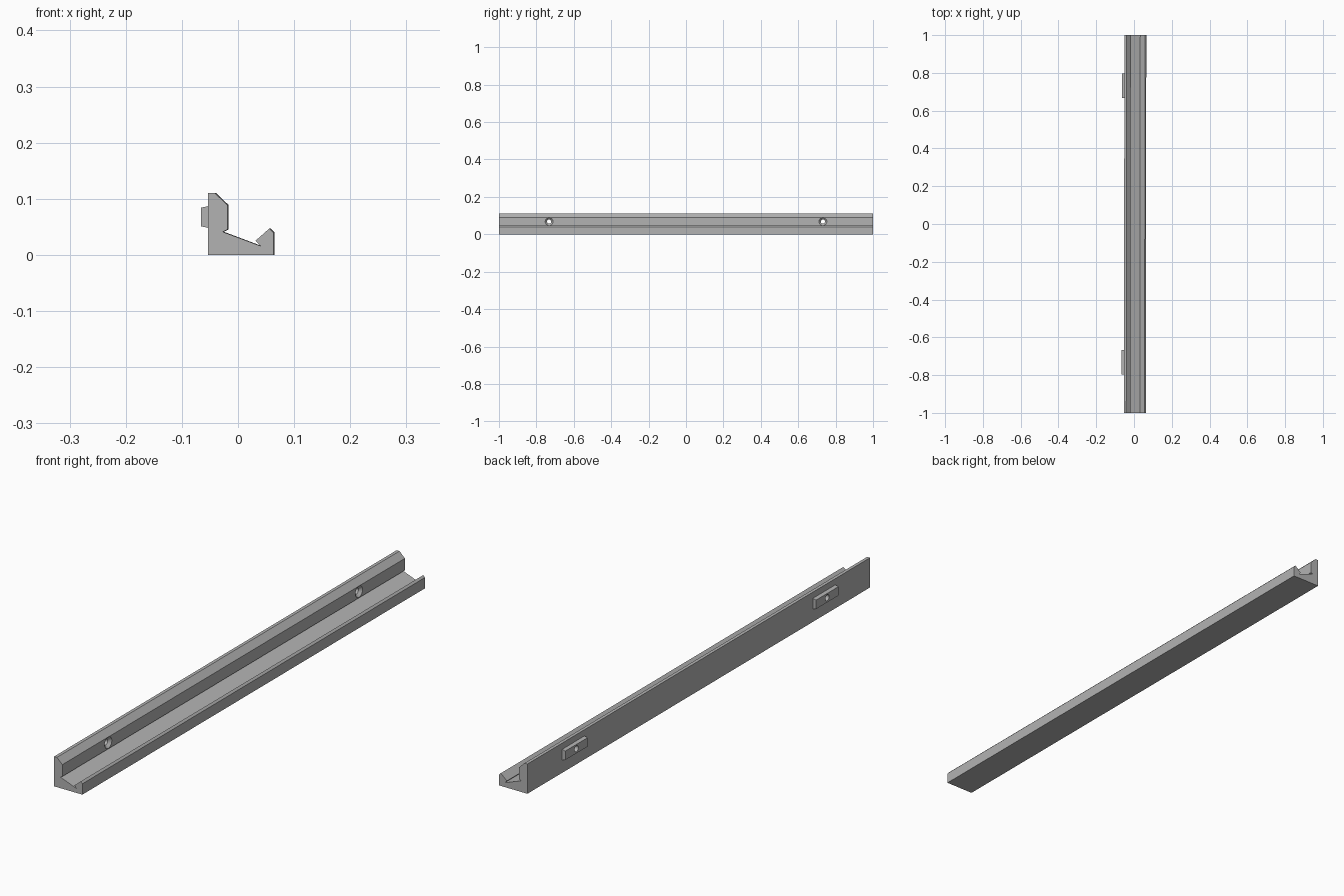
import bpy
import bmesh
import math
from mathutils import Vector

if "Cube" in bpy.data.objects:
    bpy.data.objects.remove(bpy.data.objects["Cube"])

YAW = -0.0011          # the rail sits very slightly turned
HOLE_Y, HOLE_Z = 0.732, 0.068

grey = bpy.data.materials.new("grey")
grey.use_nodes = True
grey.diffuse_color = (0.45, 0.45, 0.45, 1)
grey.node_tree.nodes["Principled BSDF"].inputs["Base Color"].default_value = grey.diffuse_color


def make_object(name, bm):
    bmesh.ops.recalc_face_normals(bm, faces=bm.faces)
    mesh = bpy.data.meshes.new(name)
    bm.to_mesh(mesh)
    bm.free()
    obj = bpy.data.objects.new(name, mesh)
    bpy.context.collection.objects.link(obj)
    mesh.materials.append(grey)
    return obj


def extrude_profile(name, points, y0, y1):
    """Extrude an x-z outline along y."""
    bm = bmesh.new()
    face = bm.faces.new([bm.verts.new((x, y0, z)) for x, z in points])
    grown = bmesh.ops.extrude_face_region(bm, geom=[face])["geom"]
    verts = [v for v in grown if isinstance(v, bmesh.types.BMVert)]
    bmesh.ops.translate(bm, verts=verts, vec=(0, y1 - y0, 0))
    return make_object(name, bm)


def screw_cutter(name, y):
    """Lathe a countersunk screw shape around an axis along x."""
    outline = [(-0.09, 0), (-0.09, 0.011), (-0.028, 0.011),
               (-0.018, 0.021), (0, 0.021), (0, 0)]
    bm = bmesh.new()
    verts = [bm.verts.new((x, y, HOLE_Z + r)) for x, r in outline]
    edges = [bm.edges.new(pair) for pair in zip(verts, verts[1:])]
    bmesh.ops.spin(bm, geom=verts + edges, cent=(0, y, HOLE_Z), axis=(1, 0, 0),
                   angle=math.tau, steps=32, use_duplicate=False)
    bmesh.ops.remove_doubles(bm, verts=bm.verts, dist=0.0001)
    return make_object(name, bm)


# Rail with a tall wall, sloping floor and hooked lip
rail = extrude_profile("rail", [
    (-0.052, 0), (0.064, 0), (0.064, 0.04), (0.057, 0.047), (0.032, 0.025),
    (0.041, 0.016), (-0.026, 0.041), (-0.018, 0.045), (-0.018, 0.089),
    (-0.040, 0.11), (-0.052, 0.11)], -1, 1)

# Mounting lugs with tapered top and bottom on the back of the wall
lug_outline = [(-0.052, 0.048), (-0.052, 0.087), (-0.065, 0.084), (-0.065, 0.051)]
lugs = [extrude_profile(name, lug_outline, side * HOLE_Y - 0.065, side * HOLE_Y + 0.065)
        for name, side in (("front_lug", -1), ("rear_lug", 1))]

# Screw holes through wall and lugs
cutters = [screw_cutter("front_screw_cutter", -HOLE_Y), screw_cutter("rear_screw_cutter", HOLE_Y)]
for obj, tools in ((rail, cutters), (lugs[0], cutters[:1]), (lugs[1], cutters[1:])):
    for tool in tools:
        cut = obj.modifiers.new("screw_hole", "BOOLEAN")
        cut.operation = "DIFFERENCE"
        cut.solver = "EXACT"
        cut.object = tool

# Bake the cuts, remove the helpers, turn the parts
bpy.context.view_layer.update()
depsgraph = bpy.context.evaluated_depsgraph_get()
baked = [bpy.data.meshes.new_from_object(obj.evaluated_get(depsgraph)) for obj in [rail] + lugs]
for obj, mesh in zip([rail] + lugs, baked):
    obj.modifiers.clear()
    obj.data = mesh
    obj.rotation_euler.z = YAW
for tool in cutters:
    bpy.data.objects.remove(tool)
